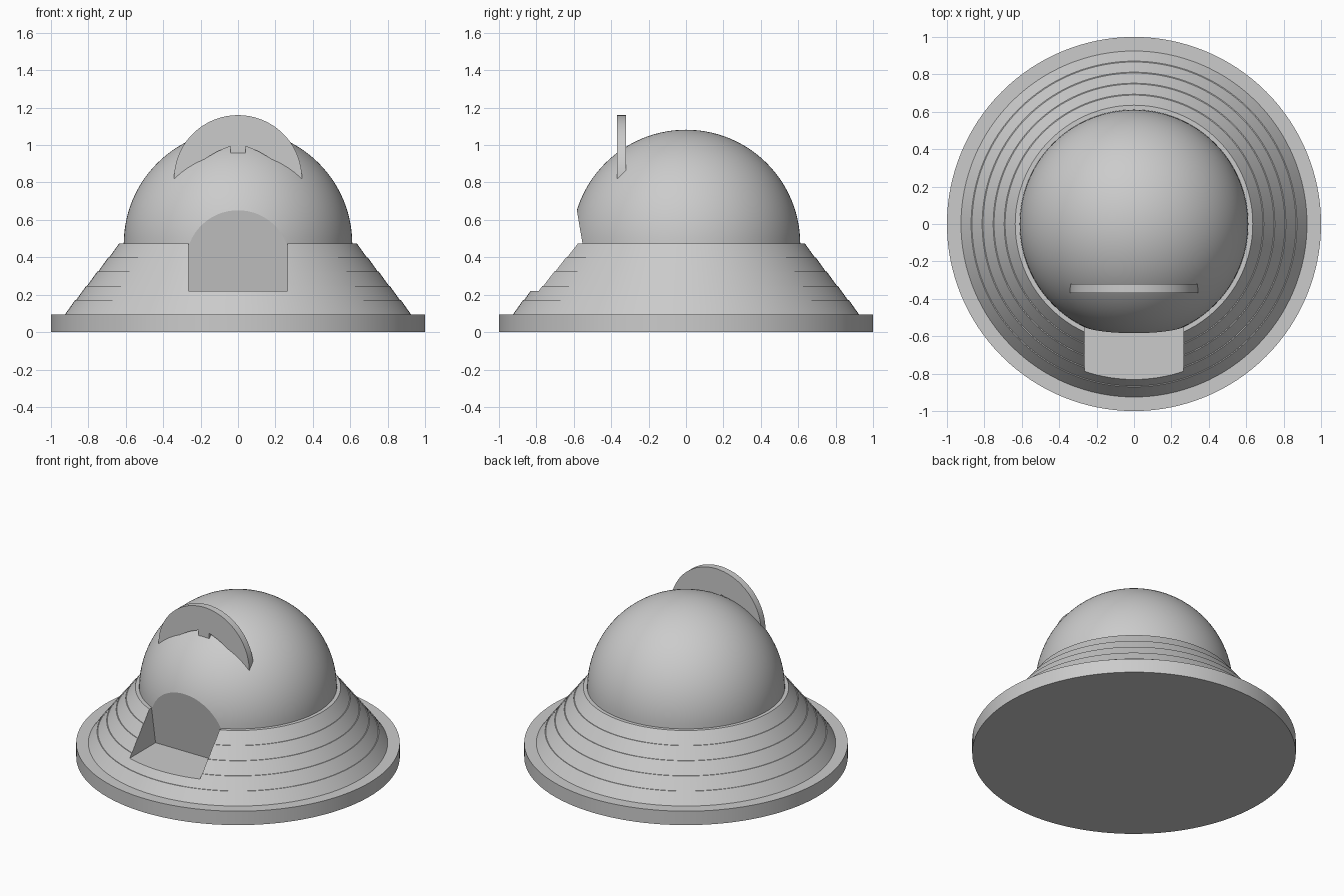
import bpy, bmesh
from math import sin, cos, pi, radians
from mathutils import Matrix

cube = bpy.data.objects.get("Cube")
if cube:
    bpy.data.objects.remove(cube, do_unlink=True)

grey = bpy.data.materials.new("plain_grey")
grey.use_nodes = True
colour = (0.6, 0.6, 0.6, 1)
grey.diffuse_color = colour
grey.node_tree.nodes["Principled BSDF"].inputs["Base Color"].default_value = colour


def add_object(name, bm):
    bmesh.ops.recalc_face_normals(bm, faces=bm.faces)
    mesh = bpy.data.meshes.new(name)
    bm.to_mesh(mesh)
    bm.free()
    mesh.materials.append(grey)
    obj = bpy.data.objects.new(name, mesh)
    bpy.context.collection.objects.link(obj)
    return obj


def lathe(name, profile, steps):
    bm = bmesh.new()
    verts = [bm.verts.new((r, 0, z)) for r, z in profile]
    edges = [bm.edges.new(pair) for pair in zip(verts, verts[1:])]
    bmesh.ops.spin(bm, geom=verts + edges, cent=(0, 0, 0), axis=(0, 0, 1),
                   angle=2 * pi, steps=steps, use_duplicate=False)
    bmesh.ops.remove_doubles(bm, verts=bm.verts, dist=0.0005)
    return add_object(name, bm)


def prism(name, points, depth, place):
    """Extrude a closed outline along its local z, then move it with a matrix."""
    bm = bmesh.new()
    face = bm.faces.new([bm.verts.new((a, b, 0)) for a, b in points])
    grown = bmesh.ops.extrude_face_region(bm, geom=[face])["geom"]
    moved = [v for v in grown if isinstance(v, bmesh.types.BMVert)]
    bmesh.ops.translate(bm, verts=moved, vec=(0, 0, depth))
    bm.transform(place)
    return add_object(name, bm)


def smooth(obj):
    bpy.ops.object.select_all(action="DESELECT")
    obj.select_set(True)
    bpy.context.view_layer.objects.active = obj
    bpy.ops.object.shade_smooth_by_angle(angle=radians(20))


# Round base, banded sloping skirt, narrow lip and dome in one profile
profile = [(0, 0), (1, 0), (1, 0.095)]
bands, ledge = 5, 0.005
for i in range(bands):
    radius, z = 0.925 - 0.059 * i, 0.095 + 0.076 * i
    profile += [(radius, z), (radius - 0.059 + ledge, z + 0.076)]
dome_radius, dome_z, rings = 0.611, 0.471, 28
profile += [(dome_radius, 0.475)]
for i in range(1, rings + 1):
    a = pi / 2 * i / rings
    profile.append((dome_radius * cos(a), dome_z + dome_radius * sin(a)))
profile[-1] = (0, dome_z + dome_radius)
body = lathe("domed_body", profile, 128)

# Doorway: level floor, upright sides and a slightly tilted back wall
yz_to_world = Matrix(((0, 0, 1, -0.265), (1, 0, 0, 0), (0, 1, 0, 0), (0, 0, 0, 1)))
cutter = prism("doorway_cutter",
               [(-0.51, 0.22), (-1.2, 0.22), (-1.2, 0.8), (-0.609, 0.8)],
               0.53, yz_to_world)
cutter.hide_render = True
cut = body.modifiers.new("doorway", "BOOLEAN")
cut.operation, cut.solver, cut.object = "DIFFERENCE", "EXACT", cutter
bpy.context.view_layer.objects.active = body
bpy.ops.object.modifier_apply(modifier=cut.name)
bpy.data.objects.remove(cutter, do_unlink=True)
smooth(body)

# Upright crest plate with a small central tab, its ends sunk into the dome
crest_arc = [(0.342 * cos(pi * i / 48), 0.82 + 0.34 * sin(pi * i / 48)) for i in range(49)]
lower_right = [(0.04, 0.93), (0.04, 0.994), (0.11, 0.966), (0.18, 0.925), (0.19, 0.89)]
lower_left = [(-x, z) for x, z in reversed(lower_right)]
xz_to_world = Matrix(((1, 0, 0, 0), (0, 0, 1, -0.368), (0, 1, 0, 0), (0, 0, 0, 1)))
crest = prism("crest_plate", crest_arc + lower_left + lower_right, 0.046, xz_to_world)
smooth(crest)
